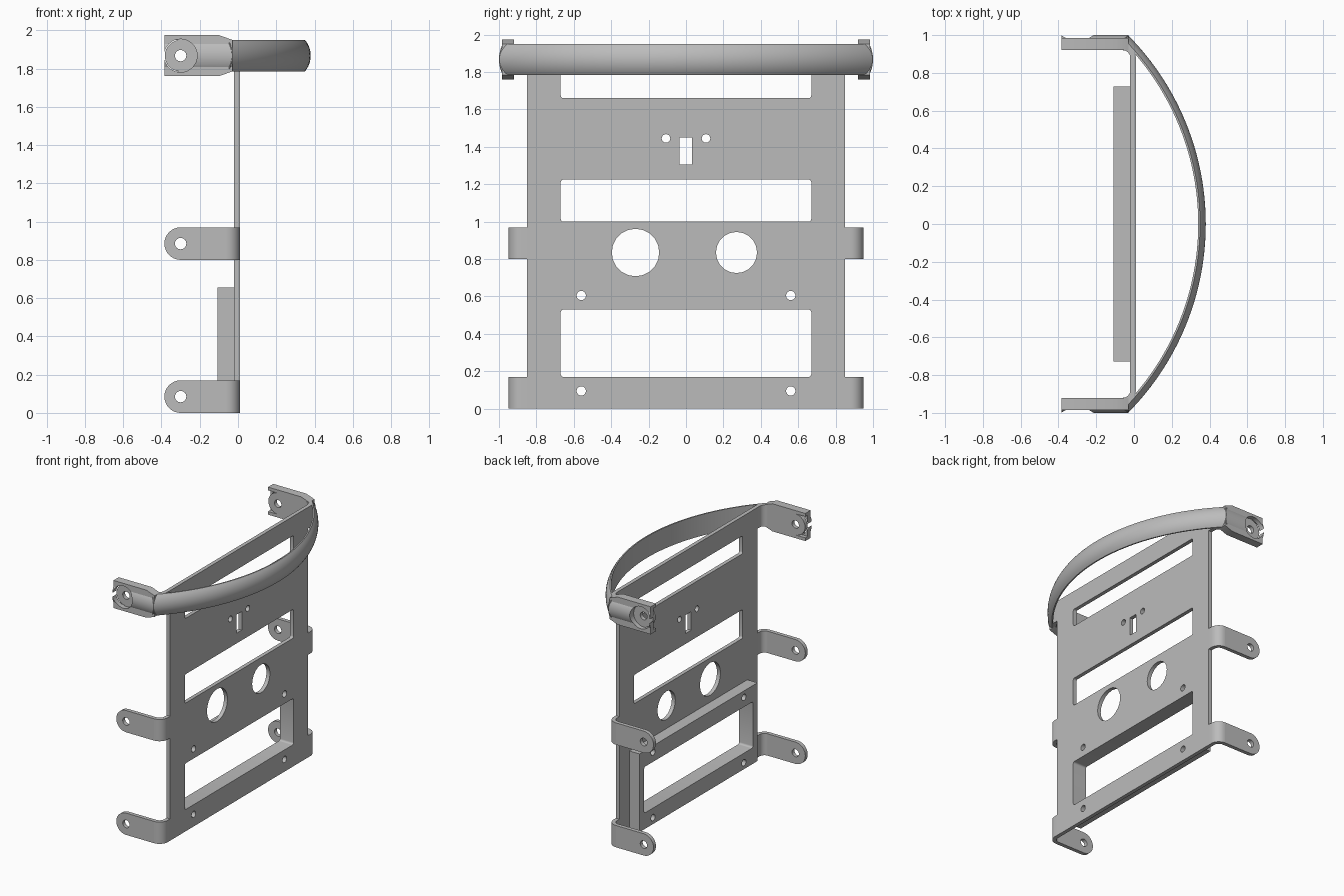
import bpy, bmesh
from math import sin, cos, pi, asin, sqrt, radians
from mathutils import Matrix

cube = bpy.data.objects.get("Cube")
if cube:
    bpy.data.objects.remove(cube, do_unlink=True)

steel = bpy.data.materials.new("grey steel")
steel.use_nodes = True
GREY = (0.5, 0.5, 0.5, 1)
steel.diffuse_color = GREY
steel.node_tree.nodes["Principled BSDF"].inputs["Base Color"].default_value = GREY

# Sketch planes: local axes mapped to (y, z), (x, z) and (x, y)
FACE_X = Matrix(((0, 0, 1, 0), (1, 0, 0, 0), (0, 1, 0, 0), (0, 0, 0, 1)))
FACE_Y = Matrix(((1, 0, 0, 0), (0, 0, -1, 0), (0, 1, 0, 0), (0, 0, 0, 1)))
FACE_Z = Matrix.Identity(4)


def arc(cx, cy, r, a0, a1, n):
    angles = [radians(a0 + (a1 - a0) * i / n) for i in range(n + 1)]
    return [(cx + r * cos(a), cy + r * sin(a)) for a in angles]


def circle(cx, cy, r, n=20):
    return arc(cx, cy, r, 0, 360, n)[:-1]


def rect(x0, x1, y0, y1, r=0.0):
    if r == 0:
        return [(x0, y0), (x1, y0), (x1, y1), (x0, y1)]
    return (arc(x0 + r, y0 + r, r, 180, 270, 4) + arc(x1 - r, y0 + r, r, 270, 360, 4)
            + arc(x1 - r, y1 - r, r, 0, 90, 4) + arc(x0 + r, y1 - r, r, 90, 180, 4))


def finish(name, bm):
    bmesh.ops.remove_doubles(bm, verts=bm.verts, dist=0.0001)
    bmesh.ops.recalc_face_normals(bm, faces=bm.faces)
    mesh = bpy.data.meshes.new(name)
    bm.to_mesh(mesh)
    bm.free()
    mesh.materials.append(steel)
    obj = bpy.data.objects.new(name, mesh)
    bpy.context.collection.objects.link(obj)
    smooth(obj)
    return obj


def smooth(obj):
    bpy.ops.object.select_all(action='DESELECT')
    obj.select_set(True)
    bpy.context.view_layer.objects.active = obj
    bpy.ops.object.shade_smooth_by_angle(angle=radians(30))


def sheet(name, loops, plane, low, high):
    """Flat outline with holes, extruded between two levels on its plane's axis."""
    curve = bpy.data.curves.new(name, 'CURVE')
    curve.dimensions = '2D'
    curve.fill_mode = 'BOTH'
    curve.extrude = (high - low) / 2
    for loop in loops:
        spline = curve.splines.new('POLY')
        spline.points.add(len(loop) - 1)
        for point, (u, v) in zip(spline.points, loop):
            point.co = (u, v, 0, 1)
        spline.use_cyclic_u = True
    temp = bpy.data.objects.new(name + " sketch", curve)
    bpy.context.collection.objects.link(temp)
    bpy.context.view_layer.update()
    graph = bpy.context.evaluated_depsgraph_get()
    bm = bmesh.new()
    bm.from_mesh(temp.evaluated_get(graph).to_mesh())
    bpy.data.objects.remove(temp, do_unlink=True)
    middle = (low + high) / 2
    axis = plane.to_3x3().col[2]
    level = middle * (axis.x + axis.y + axis.z)
    bm.transform(plane @ Matrix.Translation((0, 0, level)))
    return finish(name, bm)


def cut(obj, cutter):
    mod = obj.modifiers.new("cut", 'BOOLEAN')
    mod.operation = 'DIFFERENCE'
    mod.solver = 'EXACT'
    mod.object = cutter
    bpy.context.view_layer.objects.active = obj
    bpy.ops.object.modifier_apply(modifier=mod.name)
    smooth(obj)


BACK, FRONT = -0.02, 0.01
INNER, OUTER = 0.92, 0.95
HOLE_X = -0.30

# Main panel with slots, gauge holes and screw holes
lower_slot = rect(-0.67, 0.67, 0.17, 0.53, 0.015)
screws = [circle(y, z, 0.025, 16) for y in (-0.56, 0.56) for z in (0.095, 0.605)]
sheet("main_panel", [
    rect(-0.85, 0.85, 0, 1.95),
    lower_slot,
    rect(-0.67, 0.67, 1.0, 1.225, 0.015),
    rect(-0.67, 0.67, 1.66, 1.80, 0.015),
    circle(-0.27, 0.835, 0.127),
    circle(0.27, 0.835, 0.11),
    circle(-0.107, 1.445, 0.023, 16),
    circle(0.107, 1.445, 0.023, 16),
    rect(-0.035, 0.032, 1.305, 1.45),
] + screws, FACE_X, BACK, FRONT)

# Deep frame behind the lower slot
sheet("rear_frame", [rect(-0.727, 0.727, 0.045, 0.655), lower_slot] + screws,
      FACE_X, -0.108, BACK)


def span(side, a, b):
    return sorted((side * a, side * b))


def bracket(label, side, z0, z1):
    """Bent corner and rounded tab with a bolt hole."""
    bend = ([(FRONT, 0.845)] + arc(-0.06, 0.88, 0.07, 0, 90, 8)
            + arc(-0.06, 0.88, 0.04, 90, 0, 8) + [(BACK, 0.845)])
    sheet(label + "_bend", [[(x, y * side) for x, y in bend]], FACE_Z, z0, z1)
    mid, r = (z0 + z1) / 2, (z1 - z0) / 2
    tab = [(-0.06, z0), (-0.06, z1)] + arc(HOLE_X, mid, r, 90, 270, 16)
    sheet(label + "_tab", [tab, circle(HOLE_X, mid, 0.03, 16)],
          FACE_Y, *span(side, INNER, OUTER))


def clamp(label, side, mid):
    """Tapered end block with flanges, rounded ridge and a bolt recess."""
    end, taper, tip = -0.385, -0.1, -0.03
    tall, short = 0.1075, 0.0825
    half = [(end, tall), (taper, tall), (tip, short)]
    outline = [(x, mid + h) for x, h in half] + [(x, mid - h) for x, h in reversed(half)]
    block = sheet(label + "_block", [outline], FACE_Y, *span(side, OUTER, 0.985))
    for way, word in ((1, "upper"), (-1, "lower")):
        lip = half + [(end, short)]
        sheet(f"{label}_{word}_flange", [[(x, mid + way * h) for x, h in lip]],
              FACE_Y, *span(side, INNER, OUTER))
    crown = arc(0.8716, mid, 0.1284, -40, 40, 14)
    ridge = sheet(label + "_ridge", [[(y * side, z) for y, z in crown]], FACE_X, end, tip)
    cutter = sheet("recess_cutter", [circle(HOLE_X, mid, 0.0865, 32)],
                   FACE_Y, *span(side, 0.94, 1.1))
    cutter.hide_render = True
    cut(block, cutter)
    cut(ridge, cutter)
    bpy.data.objects.remove(cutter, do_unlink=True)


for side, hand in ((1, "back"), (-1, "front")):
    for level, z0, z1 in (("bottom", 0, 0.17), ("middle", 0.80, 0.97), ("top", 1.785, 1.95)):
        bracket(f"{hand}_{level}_bracket", side, z0, z1)
    clamp(hand + "_clamp", side, 1.8675)

# Bowed guard bar: a half-round section swept along an arc
bar = bmesh.new()
R, MID, HALF, STEPS = 1.42, 1.8675, 0.0825, 48
section = [(R - 0.04, MID - HALF)]
for i in range(13):
    h = HALF * (i / 6 - 1)
    section.append((R - 0.1284 + sqrt(0.1284 ** 2 - h * h), MID + h))
section.append((R - 0.04, MID + HALF))
reach = asin(1 / R)
rings = []
for i in range(STEPS + 1):
    a = reach * (2 * i / STEPS - 1)
    rings.append([bar.verts.new((0.38 - R + r * cos(a), r * sin(a), z)) for r, z in section])
count = len(section)
for p, q in zip(rings, rings[1:]):
    for j in range(count):
        k = (j + 1) % count
        bar.faces.new((p[j], p[k], q[k], q[j]))
bar.faces.new(rings[0])
bar.faces.new(rings[-1])
finish("guard_bar", bar)
